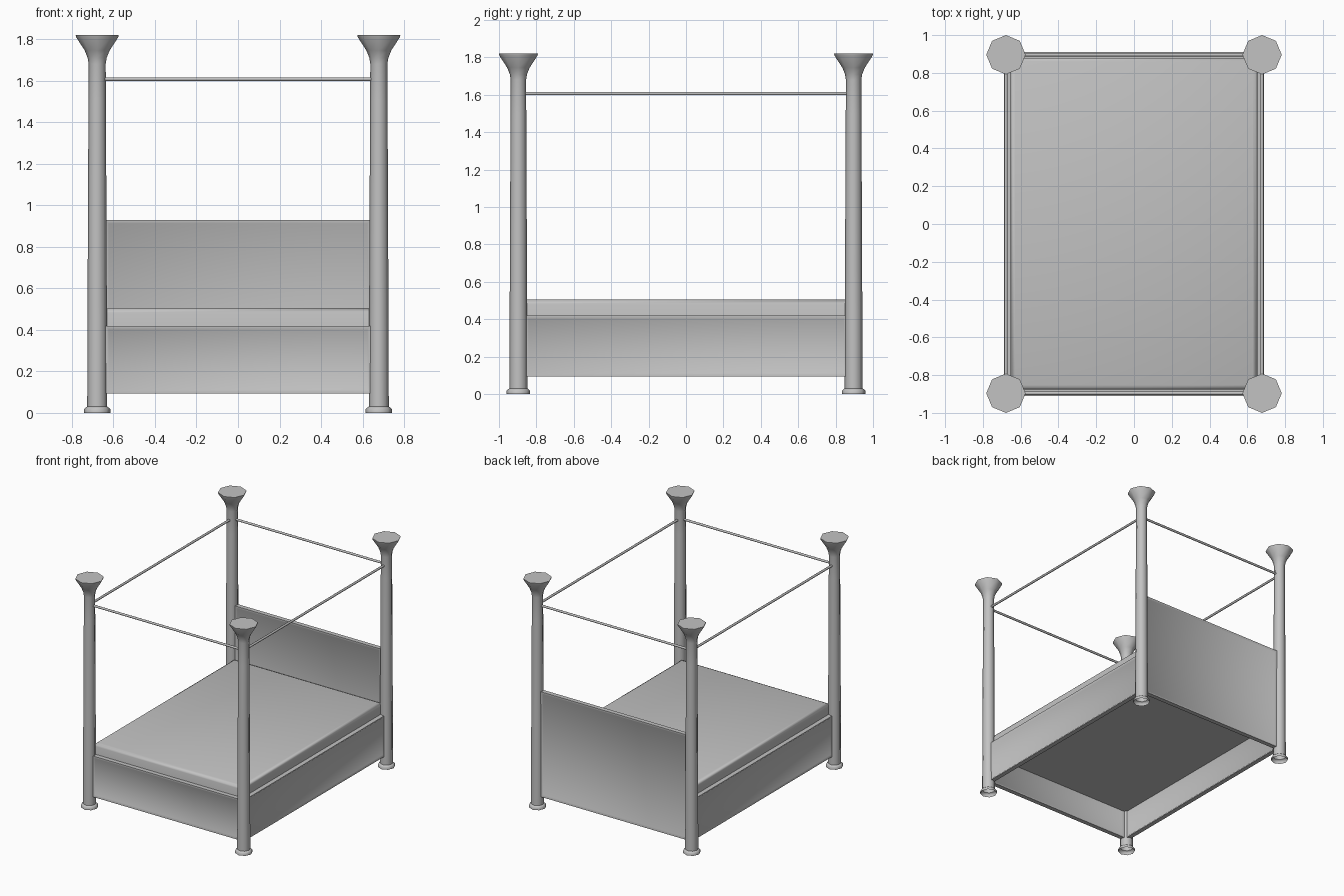
import bpy, bmesh, math
from mathutils import Matrix

cube = bpy.data.objects.get("Cube")
if cube:
    bpy.data.objects.remove(cube, do_unlink=True)

# One plain grey for the whole bed
grey = bpy.data.materials.new("plain_grey")
grey.use_nodes = True
colour = (0.54, 0.54, 0.54, 1)
grey.diffuse_color = colour
grey.node_tree.nodes["Principled BSDF"].inputs["Base Color"].default_value = colour

POST_X, POST_Y = 0.678, 0.896
RAIL_X, RAIL_Y = 0.67, 0.893
ROD_Z = 1.607


def finish(name, bm, angle=None):
    mesh = bpy.data.meshes.new(name)
    bm.to_mesh(mesh)
    bm.free()
    mesh.materials.append(grey)
    obj = bpy.data.objects.new(name, mesh)
    bpy.context.collection.objects.link(obj)
    if angle:
        bpy.ops.object.select_all(action="DESELECT")
        obj.select_set(True)
        bpy.context.view_layer.objects.active = obj
        bpy.ops.object.shade_smooth_by_angle(angle=math.radians(angle))
    return obj


def box(size, centre):
    bm = bmesh.new()
    bmesh.ops.create_cube(bm, size=1, matrix=Matrix.Translation(centre) @ Matrix.Diagonal((*size, 1)))
    return bm


def post(name, x, y):
    """Eight-sided turned post, open underneath, with a foot ring and a flared capital."""
    profile = [(0.063, 0), (0.063, 0.018), (0.055, 0.026), (0.048, 0.03),
               (0.047, 0.4), (0.042, 1.5), (0.041, 1.68), (0.046, 1.71),
               (0.06, 1.745), (0.102, 1.81), (0.104, 1.82)]
    bm = bmesh.new()
    rings = []
    for r, z in profile:
        rings.append([bm.verts.new((x + r * math.cos(k * math.pi / 4),
                                    y + r * math.sin(k * math.pi / 4), z)) for k in range(8)])
    for low, high in zip(rings, rings[1:]):
        for k in range(8):
            n = (k + 1) % 8
            bm.faces.new((low[k], low[n], high[n], high[k]))
    bm.faces.new(rings[-1])
    finish(name, bm, 50)


def panel(name, size, centre, axis):
    """Board with a raised frame and a shallow recessed field on both broad faces."""
    bm = box(size, centre)
    bm.normal_update()
    broad = [f for f in bm.faces if abs(f.normal[axis]) > 0.9]
    bmesh.ops.inset_individual(bm, faces=broad, thickness=0.012)
    bmesh.ops.inset_individual(bm, faces=broad, thickness=0.013, depth=-0.007)
    finish(name, bm, 40)


def rod(name, length, centre, axis):
    bm = bmesh.new()
    turn = Matrix.Rotation(math.pi / 2, 4, "Y" if axis == "X" else "X")
    bmesh.ops.create_cone(bm, cap_ends=True, segments=8, radius1=0.009, radius2=0.009,
                          depth=length, matrix=Matrix.Translation(centre) @ turn)
    finish(name, bm, 50)


# Posts
for sx, side in ((-1, "right"), (1, "left")):
    for sy, end in ((-1, "front"), (1, "back")):
        post(f"{end}_{side}_post", sx * POST_X, sy * POST_Y)

# Side boards and long canopy rods
for s, side in ((-1, "right"), (1, "left")):
    panel(f"{side}_side_board", (0.036, 1.72, 0.325), (s * RAIL_X, 0, 0.257), 0)
    rod(f"{side}_canopy_rod", 1.74, (s * POST_X, 0, ROD_Z), "Y")

# Footboard, headboard and short canopy rods
panel("footboard", (1.28, 0.036, 0.325), (0, -RAIL_Y, 0.257), 1)
panel("headboard", (1.28, 0.036, 0.835), (0, RAIL_Y, 0.512), 1)
for s, end in ((-1, "front"), (1, "back")):
    rod(f"{end}_canopy_rod", 1.3, (0, s * POST_Y, ROD_Z), "X")

# Mattress filling the frame, with softened top edges
bm = box((1.306, 1.76, 0.185), (0, 0.004, 0.4135))
top = [e for e in bm.edges if all(v.co.z > 0.45 for v in e.verts)]
bmesh.ops.bevel(bm, geom=top, offset=0.024, segments=2, profile=0.5, affect="EDGES")
finish("mattress", bm, 60)
